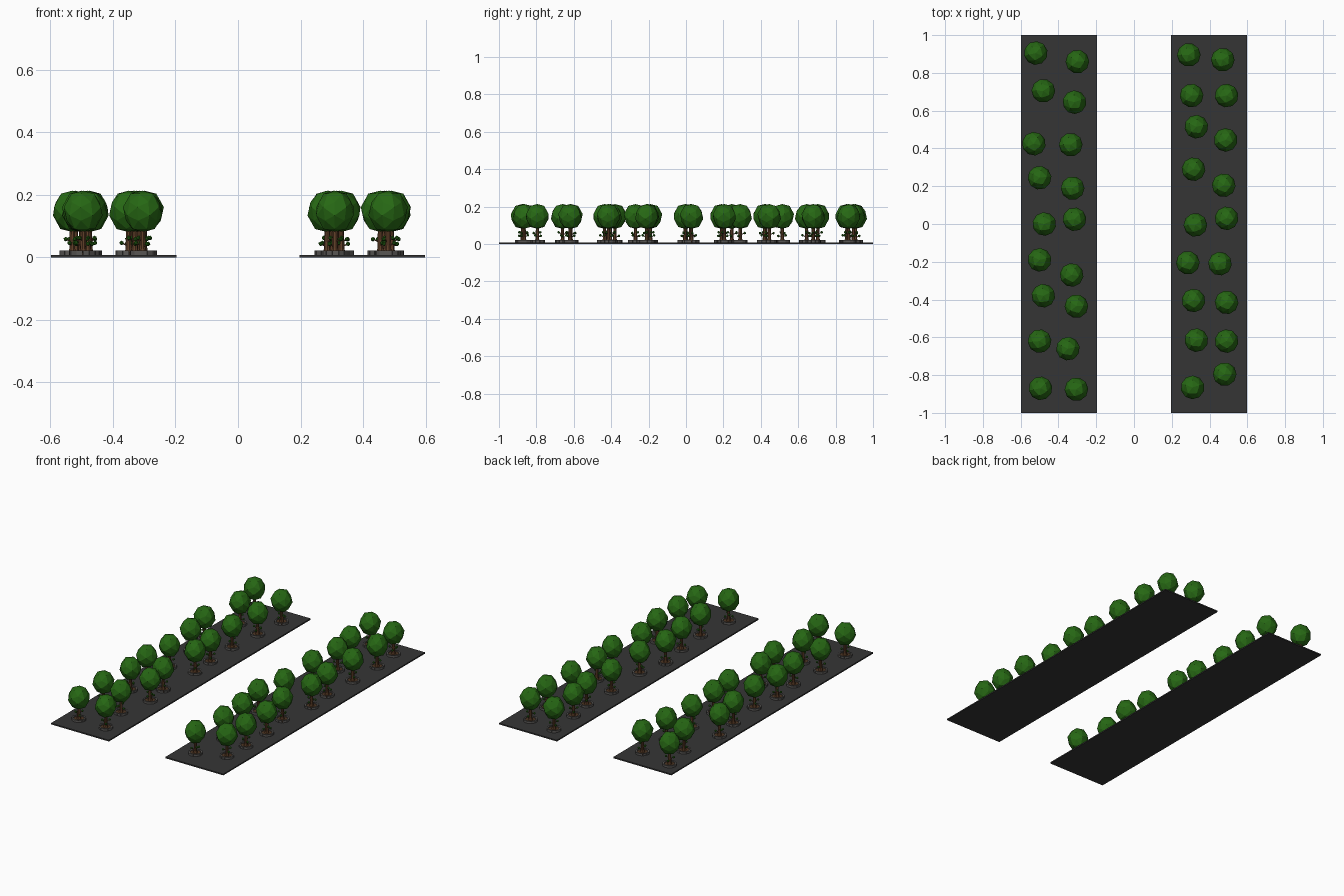
import bpy, bmesh, math, random
from mathutils import Vector, Matrix

if "Cube" in bpy.data.objects:
    bpy.data.objects.remove(bpy.data.objects["Cube"])

random.seed(4)


def material(name, rgb):
    m = bpy.data.materials.new(name)
    m.diffuse_color = (*rgb, 1)
    m.use_nodes = True
    m.node_tree.nodes["Principled BSDF"].inputs["Base Color"].default_value = m.diffuse_color
    return m


PAVING = material("dark paving", (0.036, 0.036, 0.036))
STONE = material("grey stone", (0.10, 0.095, 0.09))
SOIL = material("brown soil", (0.075, 0.037, 0.017))
BARK = material("brown bark", (0.12, 0.052, 0.022))
LEAF = material("green leaves", (0.02, 0.14, 0.007))


def mesh_from(bm, name, mat):
    bmesh.ops.recalc_face_normals(bm, faces=bm.faces)
    me = bpy.data.meshes.new(name)
    bm.to_mesh(me)
    bm.free()
    me.materials.append(mat)
    return me


def place(name, me, matrix=Matrix()):
    ob = bpy.data.objects.new(name, me)
    ob.matrix_world = matrix
    bpy.context.collection.objects.link(ob)


def limb(bm, a, b, r1, r2, sides):
    """Tapered cylinder between two points."""
    a, b = Vector(a), Vector(b)
    d = b - a
    m = Matrix.Translation((a + b) / 2) @ d.to_track_quat('Z', 'Y').to_matrix().to_4x4()
    bmesh.ops.create_cone(bm, cap_ends=True, segments=sides, radius1=r1,
                          radius2=r2, depth=d.length, matrix=m)


def polar(r, ang, z):
    return (r * math.cos(ang), r * math.sin(ang), z)


# Canopy: dodecahedron with gently domed pentagons
def canopy_mesh():
    ico = bmesh.new()
    bmesh.ops.create_icosphere(ico, subdivisions=1, radius=1)
    pts = [f.calc_center_median().normalized() for f in ico.faces]
    pts += [v.co.normalized() * 0.93 for v in ico.verts]
    ico.free()
    bm = bmesh.new()
    for p in pts:
        bm.verts.new((p.x * 0.064, p.y * 0.064, p.z * 0.071 + 0.147))
    bmesh.ops.convex_hull(bm, input=bm.verts)
    return mesh_from(bm, "canopy", LEAF)


# Twigs: height, angle and reach of each leafy side shoot
SHOOTS = [(0.043, 0.3, 0.022), (0.058, 2.2, 0.024), (0.046, 3.9, 0.023), (0.062, 5.2, 0.021)]


def trunk_mesh():
    bm = bmesh.new()
    limb(bm, (0, 0, 0.010), (0, 0, 0.028), 0.015, 0.010, 8)
    limb(bm, (0, 0, 0.028), (0, 0, 0.10), 0.010, 0.008, 8)
    for z, a, r in SHOOTS:
        limb(bm, (0, 0, z - 0.010), polar(r, a, z), 0.003, 0.002, 5)
    return mesh_from(bm, "trunk", BARK)


def tuft_mesh():
    bm = bmesh.new()
    for z, a, r in SHOOTS:
        bmesh.ops.create_icosphere(bm, subdivisions=1, radius=0.0075,
                                   matrix=Matrix.Translation(polar(r, a, z)))
    return mesh_from(bm, "leaf_tufts", LEAF)


# Ring of separate kerb stones
def kerb_mesh(count=12):
    bm = bmesh.new()
    for i in range(count):
        a0, a1 = [(i + s) * math.tau / count for s in (0.03, 0.97)]
        quad = [(0.031, a0), (0.041, a0), (0.041, a1), (0.031, a1)]
        lo, hi = [[bm.verts.new(polar(r, a, z)) for r, a in quad] for z in (0.007, 0.021)]
        bm.faces.new(lo[::-1])
        bm.faces.new(hi)
        for k in range(4):
            n = (k + 1) % 4
            bm.faces.new((lo[k], lo[n], hi[n], hi[k]))
    return mesh_from(bm, "kerb_ring", STONE)


def soil_mesh():
    bm = bmesh.new()
    limb(bm, (0, 0, 0.007), (0, 0, 0.015), 0.032, 0.032, 12)
    return mesh_from(bm, "soil_bed", SOIL)


# Two long paved strips
for side, name in ((-1, "left_strip"), (1, "right_strip")):
    bm = bmesh.new()
    bmesh.ops.create_cube(bm, size=1, matrix=Matrix.Translation((side * 0.397, 0, 0.004))
                          @ Matrix.Diagonal((0.402, 2, 0.008, 1)))
    place(name, mesh_from(bm, name, PAVING))

# Trees with planters, scattered in two loose rows per strip
SPOTS = [
    (-.52, .905), (-.30, .86), (-.48, .705), (-.315, .645), (-.53, .425), (-.335, .42),
    (-.50, .245), (-.325, .19), (-.475, 0), (-.315, .025), (-.50, -.19), (-.33, -.27),
    (-.48, -.38), (-.305, -.435), (-.50, -.62), (-.35, -.66), (-.495, -.87), (-.305, -.875),
    (.29, .895), (.47, .87), (.305, .68), (.49, .68), (.33, .515), (.485, .445),
    (.315, .29), (.475, .205), (.325, -.005), (.49, .03), (.285, -.205), (.455, -.21),
    (.315, -.405), (.49, -.415), (.33, -.615), (.49, -.62), (.31, -.865), (.48, -.795)]
PARTS = [canopy_mesh(), trunk_mesh(), tuft_mesh(), kerb_mesh(), soil_mesh()]
for x, y in SPOTS:
    m = Matrix.Translation((x, y, 0)) @ Matrix.Rotation(random.uniform(0, math.tau), 4, 'Z')
    for me in PARTS:
        place(me.name, me, m)
